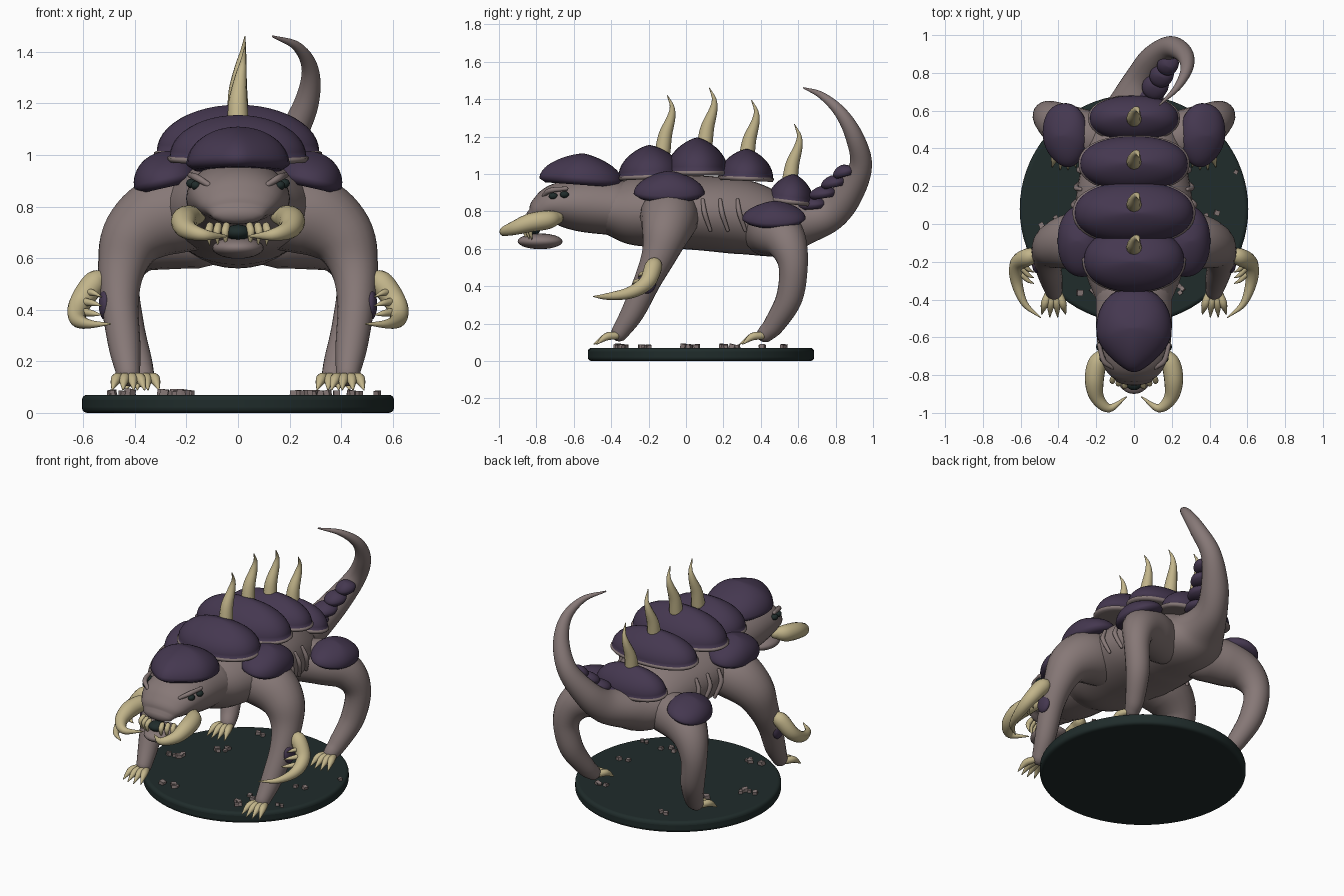
import bpy, bmesh, math, random
from mathutils import Vector, Euler

random.seed(4)
if "Cube" in bpy.data.objects:
    bpy.data.objects.remove(bpy.data.objects["Cube"])


def material(name, rgb):
    m = bpy.data.materials.new(name)
    m.use_nodes = True
    m.diffuse_color = (*rgb, 1)
    bsdf = next(n for n in m.node_tree.nodes if n.type == "BSDF_PRINCIPLED")
    bsdf.inputs["Base Color"].default_value = (*rgb, 1)
    bsdf.inputs["Roughness"].default_value = 0.7
    return m


SKIN = material("mauve skin", (0.24, 0.188, 0.183))
SHELL = material("purple shell", (0.059, 0.039, 0.08))
HORN = material("pale horn", (0.54, 0.46, 0.255))
DARK = material("dark green stone", (0.014, 0.025, 0.024))


def finish(name, bm, mats, smooth=True):
    bmesh.ops.recalc_face_normals(bm, faces=bm.faces)
    mesh = bpy.data.meshes.new(name)
    bm.to_mesh(mesh)
    bm.free()
    for m in mats:
        mesh.materials.append(m)
    for p in mesh.polygons:
        p.use_smooth = smooth
    ob = bpy.data.objects.new(name, mesh)
    bpy.context.collection.objects.link(ob)


def skin_rings(bm, rings):
    """Bridge a list of vertex rings and close both ends."""
    rings = [[bm.verts.new(p) for p in ring] for ring in rings]
    n = len(rings[0])
    for a, b in zip(rings, rings[1:]):
        for i in range(n):
            bm.faces.new((a[i], a[(i + 1) % n], b[(i + 1) % n], b[i]))
    bm.faces.new(rings[0])
    bm.faces.new(rings[-1])


def spline(rows, steps):
    """Catmull-Rom interpolation of position and radius together."""
    rows = [Vector(r if len(r) == 5 else (*r, r[3])) for r in rows]
    pts = [rows[0] * 2 - rows[1]] + rows + [rows[-1] * 2 - rows[-2]]
    out = []
    for a, b, c, d in zip(pts, pts[1:], pts[2:], pts[3:]):
        for k in range(steps):
            t = k / steps
            out.append((b * 2 + (c - a) * t + (a * 2 - b * 5 + c * 4 - d) * t * t
                        + (b * 3 - a - c * 3 + d) * t ** 3) * 0.5)
    return out + [rows[-1]]


def limb(name, rows, mat, side=1, sides=20, steps=6):
    """Tapered tube with domed ends along points of x, y, z, radius (and height radius)."""
    path = spline([(r[0] * side, *r[1:]) for r in rows], steps)
    pos = [Vector(p[:3]) for p in path]
    last = len(pos) - 1
    first = (pos[1] - pos[0]).normalized()
    u = Vector((0, 1, 0)) if abs(first.x) > 0.8 else Vector((1, 0, 0))
    rings = []
    for i, p in enumerate(pos):
        t = (pos[min(i + 1, last)] - pos[max(i - 1, 0)]).normalized()
        u = (u - t * u.dot(t)).normalized()
        v = u.cross(t)
        ru, rv = max(path[i][3], 0.002), max(path[i][4], 0.002)
        # domes at the two ends
        angles = [0]
        if i == 0:
            angles = [-1.4, -1, -0.5, 0]
        elif i == last:
            angles = [0, 0.5, 1, 1.4]
        for a in angles:
            c = p + t * math.sin(a) * min(ru, rv)
            s = math.cos(a)
            rings.append([c + u * ru * s * math.cos(w) + v * rv * s * math.sin(w)
                          for w in (math.tau * k / sides for k in range(sides))])
    bm = bmesh.new()
    skin_rings(bm, rings)
    finish(name, bm, [mat])


def plate(name, loc, size, rot=(0, 0, 0), nose=0.0, rim=True):
    """Arched shell plate, ridged across its width, with a skin-coloured rim under its edge."""
    a, b, h = size
    profile = [(0.9, -0.022), (1.0, -0.022), (1.035, -0.012), (1.035, -0.004), (1.0, 0)] if rim \
        else [(0.85, -0.02), (1.0, 0)]
    profile += [(math.cos(q), h * math.sin(q)) for q in (math.pi / 2 * k / 12 for k in range(1, 12))]
    profile.append((0.03, h))
    turn = Euler(rot).to_matrix()
    rings = []
    for r, z in profile:
        ring = []
        for k in range(40):
            w = math.tau * k / 40
            cx, cy = (math.copysign(abs(f) ** 0.92, f) for f in (math.cos(w), math.sin(w)))
            cx *= 1 - nose * max(0, -cy) ** 2
            ry = r ** 1.45 if z > 0 else r
            ring.append(Vector(loc) + turn @ Vector((a * r * cx, b * ry * cy, z)))
        rings.append(ring)
    bm = bmesh.new()
    skin_rings(bm, rings)
    if rim:
        for f in bm.faces:
            local = turn.inverted() @ (f.calc_center_median() - Vector(loc))
            f.material_index = 1 if local.z < 0 else 0
    finish(name, bm, [SHELL, SKIN])


def ball(name, loc, size, mat):
    bm = bmesh.new()
    bmesh.ops.create_uvsphere(bm, u_segments=24, v_segments=14, radius=1)
    for v in bm.verts:
        v.co = Vector(c * s for c, s in zip(v.co, size)) + Vector(loc)
    finish(name, bm, [mat])


# Round base with bevelled rim
bpy.ops.mesh.primitive_cylinder_add(vertices=72, radius=0.605, depth=0.07, location=(0, 0.08, 0.035))
base = bpy.context.object
base.name = "round_base"
base.data.materials.append(DARK)
bevel = base.modifiers.new("edge", "BEVEL")
bevel.width, bevel.segments = 0.02, 4
bpy.ops.object.shade_smooth_by_angle()

# Pebbles in loose clusters
bm = bmesh.new()
for cx, cy, count in [(-0.45, 0.01, 7), (0.28, -0.22, 3), (0.23, -0.35, 4), (-0.27, 0.22, 4), (0.3, 0.42, 3),
                      (0.42, -0.2, 2), (0.39, 0.06, 2), (-0.24, -0.35, 4), (0.5, 0.25, 1), (-0.2, 0.5, 2)]:
    for k in range(count):
        made = bmesh.ops.create_cube(bm, size=random.uniform(0.02, 0.033))["verts"]
        spin = Euler((random.uniform(-0.3, 0.3), 0, random.uniform(0, 3))).to_matrix()
        at = Vector((cx + random.uniform(-0.05, 0.05), cy + random.uniform(-0.03, 0.03), 0.075))
        for v in made:
            v.co = spin @ v.co + at
finish("pebbles", bm, [SKIN], smooth=False)

# Torso running into the raised tail
limb("body_and_tail", [
    (0, -0.4, 0.81, 0.2, 0.14), (0, -0.28, 0.80, 0.25, 0.18), (0, -0.1, 0.80, 0.30, 0.195),
    (0, 0.1, 0.79, 0.31, 0.2), (0, 0.3, 0.77, 0.28, 0.2), (0, 0.5, 0.725, 0.23, 0.165),
    (0.01, 0.63, 0.745, 0.15, 0.125), (0.05, 0.77, 0.795, 0.095, 0.1), (0.11, 0.87, 0.90, 0.08, 0.08),
    (0.195, 0.935, 1.05, 0.06, 0.06), (0.265, 0.9, 1.2, 0.048, 0.048), (0.28, 0.825, 1.33, 0.033, 0.033),
    (0.23, 0.725, 1.42, 0.019, 0.019), (0.135, 0.63, 1.46, 0.004, 0.004)], SKIN, sides=32)

# Head, jaw and mouth
limb("head", [(0, -0.36, 0.82, 0.2, 0.15), (0, -0.55, 0.835, 0.2, 0.145), (0, -0.69, 0.835, 0.185, 0.115),
              (0, -0.77, 0.805, 0.15, 0.08), (0, -0.81, 0.775, 0.11, 0.045)], SKIN, sides=32)
ball("lower_jaw", (0, -0.78, 0.64), (0.1, 0.12, 0.042), SKIN)
ball("mouth", (0, -0.83, 0.7), (0.05, 0.05, 0.03), DARK)

# Back plates and spines
plate("head_plate", (0, -0.56, 0.962), (0.2, 0.225, 0.148), (-0.07, 0, 0), nose=0.5, rim=False)
for i, (y, z, a, b, h) in enumerate([(-0.19, 0.995, 0.265, 0.17, 0.16), (0.06, 1.015, 0.315, 0.165, 0.18),
                                     (0.32, 0.985, 0.285, 0.145, 0.15), (0.56, 0.86, 0.235, 0.12, 0.14)]):
    tilt = (0.05, 0, -0.04, -0.12)[i]
    plate(f"back_plate_{i + 1}", (0, y, z), (a, b, h), (tilt, 0, 0))
for i, (y, z) in enumerate([(-0.125, 1.12), (0.1, 1.16), (0.325, 1.095), (0.555, 0.965)]):
    limb(f"back_spine_{i + 1}", [(0, y, z, 0.042), (0, y + 0.015, z + 0.09, 0.036),
                                 (0.01, y + 0.045, z + 0.18, 0.023), (0.02, y + 0.05, z + 0.24, 0.012),
                                 (0.027, y + 0.025, z + 0.3, 0.002)], HORN, sides=12)

# Overlapping plates on the tail
for i in range(4):
    f = i / 3
    plate(f"tail_plate_{i + 1}", (0.08 + 0.1 * f, 0.675 + 0.17 * f, 0.835 + 0.17 * f),
          (0.075 - 0.02 * f, 0.08 - 0.02 * f, 0.045), (0.05 + 0.2 * f, 0.1, -0.5), rim=False)

for s, tag in ((1, "left"), (-1, "right")):
    # Legs
    limb(f"{tag}_front_leg", [(0.15, -0.09, 0.79, 0.155), (0.3, -0.09, 0.76, 0.155), (0.405, -0.11, 0.68, 0.128),
                              (0.45, -0.145, 0.565, 0.094), (0.458, -0.205, 0.43, 0.073),
                              (0.44, -0.285, 0.26, 0.062), (0.425, -0.355, 0.15, 0.046)], SKIN, s)
    limb(f"{tag}_rear_leg", [(0.15, 0.43, 0.69, 0.13), (0.3, 0.48, 0.69, 0.136), (0.41, 0.54, 0.63, 0.108),
                             (0.458, 0.573, 0.51, 0.079), (0.435, 0.553, 0.34, 0.071),
                             (0.39, 0.475, 0.2, 0.057), (0.37, 0.425, 0.145, 0.046)], SKIN, s)
    plate(f"{tag}_shoulder_plate", (0.275 * s, -0.09, 0.895), (0.13, 0.19, 0.12), (0, s * 0.22, 0), rim=False)
    plate(f"{tag}_hip_plate", (0.36 * s, 0.47, 0.76), (0.125, 0.17, 0.092), (0, s * 0.3, s * -0.1), nose=0.25,
          rim=False)

    # Toe claws
    for part, x, y in (("front", 0.425, -0.375), ("rear", 0.37, 0.405)):
        for k in range(4):
            d = k - 1.5
            limb(f"{tag}_{part}_claw_{k + 1}", [
                (x + d * 0.02, y, 0.135, 0.02), (x + d * 0.032, y - 0.05, 0.13, 0.021),
                (x + d * 0.042, y - 0.125 + abs(d) * 0.015, 0.09, 0.003)], HORN, s, 10, 4)

    # Forearm sickle with barbs and a small pad
    limb(f"{tag}_arm_sickle", [(0.52, -0.165, 0.525, 0.032), (0.56, -0.175, 0.5, 0.047),
                               (0.615, -0.21, 0.42, 0.042), (0.622, -0.3, 0.365, 0.032),
                               (0.58, -0.42, 0.345, 0.018), (0.495, -0.495, 0.345, 0.003)], HORN, s, 16)
    for k in range(3):
        limb(f"{tag}_sickle_barb_{k + 1}", [(0.59, -0.2 - k * 0.035, 0.47 - k * 0.04, 0.016),
                                            (0.56, -0.24 - k * 0.03, 0.465 - k * 0.04, 0.011),
                                            (0.53, -0.255 - k * 0.03, 0.45 - k * 0.035, 0.002)], HORN, s, 10, 4)
    ball(f"{tag}_forearm_pad", (0.515 * s, -0.21, 0.42), (0.025, 0.05, 0.06), SHELL)

    # Tusks, teeth, eyes and brows
    limb(f"{tag}_tusk", [(0.16, -0.69, 0.765, 0.035), (0.195, -0.74, 0.755, 0.05), (0.21, -0.83, 0.74, 0.05),
                         (0.195, -0.92, 0.71, 0.037), (0.13, -0.975, 0.69, 0.022),
                         (0.04, -0.915, 0.685, 0.003)], HORN, s, 16)
    for k in range(3):
        x, y = 0.05 + k * 0.032, -0.84 + k * 0.014
        limb(f"{tag}_tooth_{k + 1}", [(x - 0.005, y, 0.725, 0.015), (x, y - 0.02, 0.7, 0.015),
                                      (x - 0.004, y - 0.012, 0.65, 0.002)], HORN, s, 10, 4)
    for k in range(2):
        ball(f"{tag}_eye_{k + 1}", (s * (0.163 + k * 0.018), -0.71 + k * 0.06, 0.882 + k * 0.008),
             (0.02, 0.024, 0.018), DARK)
    limb(f"{tag}_brow", [(0.115, -0.76, 0.885, 0.011), (0.16, -0.725, 0.912, 0.014),
                         (0.185, -0.64, 0.922, 0.011)], SKIN, s, 12)

    # Raised ribs on the flank
    for k in range(3):
        y = 0.1 + k * 0.093
        w = 0.318 - k * 0.015
        limb(f"{tag}_rib_{k + 1}", [(w - 0.02, y - 0.01, 0.86, 0.01), (w + 0.004, y, 0.79, 0.014),
                                    (w - 0.02, y + 0.03, 0.7, 0.01)], SKIN, s, 10)
